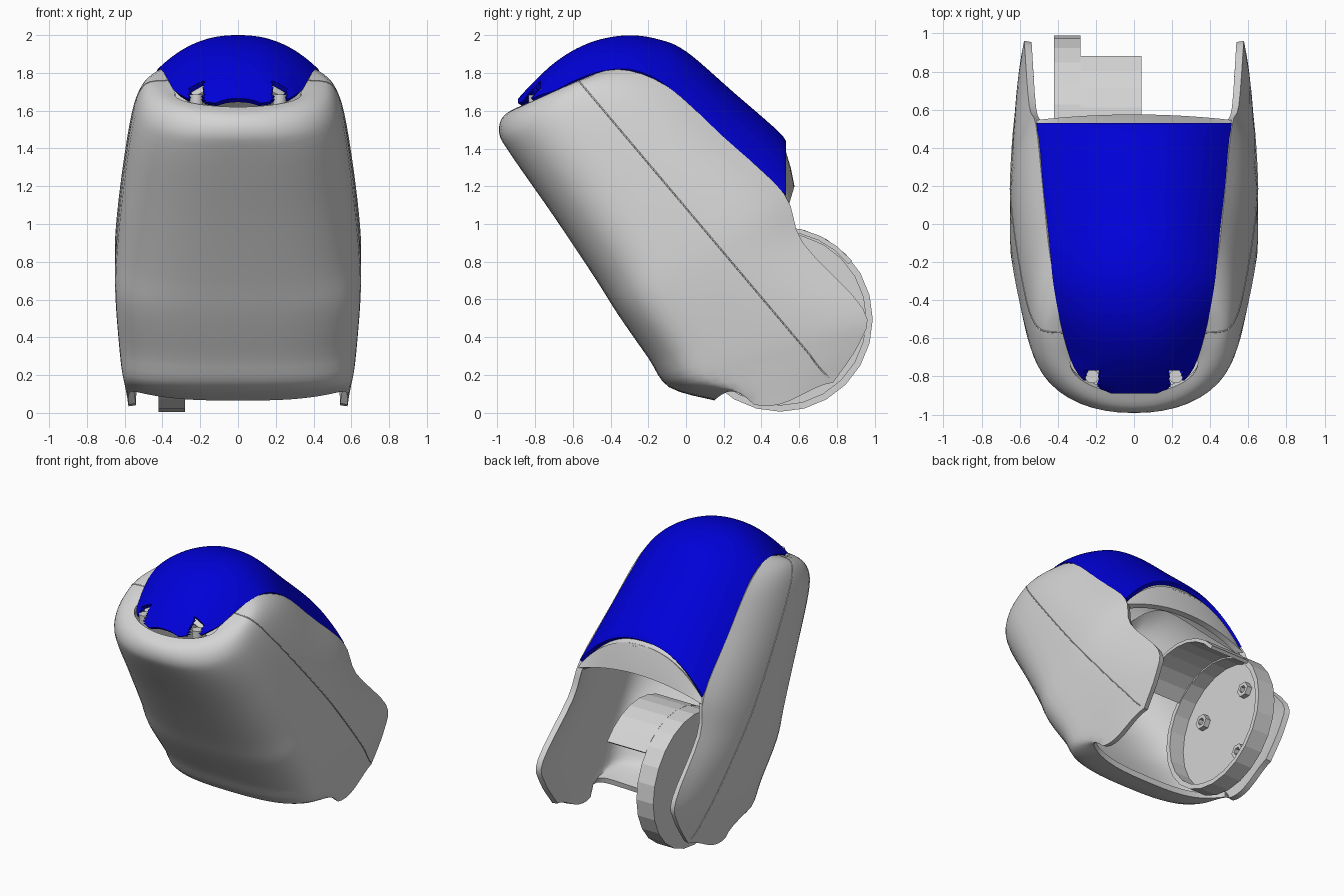
import bpy, bmesh, math
from mathutils import Vector

cube = bpy.data.objects.get("Cube")
if cube:
    bpy.data.objects.remove(cube)


def material(name, rgb):
    m = bpy.data.materials.new(name)
    m.use_nodes = True
    m.diffuse_color = (*rgb, 1)
    bsdf = m.node_tree.nodes["Principled BSDF"]
    bsdf.inputs["Base Color"].default_value = (*rgb, 1)
    bsdf.inputs["Roughness"].default_value = 0.6
    return m


GREY = material("light grey plastic", (0.66, 0.66, 0.66))
BLUE = material("blue plastic", (0.0, 0.0, 0.69))


def add_object(name, bm, mat):
    mesh = bpy.data.meshes.new(name)
    bm.to_mesh(mesh)
    bm.free()
    mesh.materials.append(mat)
    ob = bpy.data.objects.new(name, mesh)
    bpy.context.collection.objects.link(ob)
    return ob


def activate(ob):
    bpy.ops.object.select_all(action='DESELECT')
    ob.select_set(True)
    bpy.context.view_layer.objects.active = ob


def loft(name, rows, mat, thickness, flip=False, hole=None):
    """Skin a grid of points, leave out faces inside the hole rule, thicken inwards and smooth."""
    bm = bmesh.new()
    grid = [[bm.verts.new(p) for p in row] for row in rows]
    for a, b in zip(grid, grid[1:]):
        for j in range(len(a) - 1):
            quad = [a[j], a[j + 1], b[j + 1], b[j]]
            centre = sum((v.co for v in quad), Vector()) / 4
            if hole is None or not hole(centre):
                bm.faces.new(quad[::-1] if flip else quad)
    bmesh.ops.delete(bm, geom=[v for v in bm.verts if not v.link_faces], context='VERTS')
    ob = add_object(name, bm, mat)
    mod = ob.modifiers.new("Thickness", 'SOLIDIFY')
    mod.thickness, mod.offset = thickness, -1
    activate(ob)
    bpy.ops.object.modifier_apply(modifier=mod.name)
    bpy.ops.object.shade_smooth_by_angle(angle=math.radians(35))
    return ob


def spline(table, s):
    """Catmull-Rom interpolation between table rows."""
    n = len(table) - 1
    i = min(int(s), n - 1)
    f = s - i
    p = [table[max(0, min(n, i + k))] for k in (-1, 0, 1, 2)]
    return [b + 0.5 * f * (c - a + f * (2 * a - 5 * b + 4 * c - d + f * (3 * (b - c) + d - a)))
            for a, b, c, d in zip(*p)]


# Housing stations: front y, z, back y, z, half width, back half width, corner power, corner depth
BODY = [
    (-0.89, 1.62, -0.72, 1.69, 0.335, 0.33, 2.0, 0.95),
    (-0.97, 1.57, -0.57, 1.76, 0.43, 0.37, 2.1, 0.80),
    (-0.99, 1.48, -0.36, 1.82, 0.51, 0.41, 2.3, 0.62),
    (-0.93, 1.37, -0.10, 1.73, 0.56, 0.45, 2.5, 0.52),
    (-0.70, 1.04, 0.20, 1.46, 0.61, 0.48, 2.6, 0.44),
    (-0.48, 0.71, 0.52, 1.16, 0.645, 0.515, 2.7, 0.36),
    (-0.36, 0.52, 0.62, 0.90, 0.65, 0.55, 2.8, 0.32),
    (-0.20, 0.29, 0.94, 0.55, 0.63, 0.575, 2.8, 0.28),
    (-0.09, 0.135, 0.92, 0.37, 0.61, 0.575, 2.8, 0.26),
    (0.15, 0.065, 0.78, 0.16, 0.58, 0.565, 2.8, 0.26),
]


def body_point(s, t, x=None):
    fy, fz, by, bz, w, wb, p, d = spline(BODY, s)
    if x is None:
        mid = max(d, 0.5)
        if t < d:
            x = w * (1 - (1 - t / d) ** p) ** (1 / p)
        elif t <= mid:
            x = w
        else:
            x = wb + (w - wb) * (1 - min(1, (t - mid) / (1 - mid)) ** 2.5)
    # the lower rim lifts at the front corners and hangs down along the sides
    dip = 0.05 * math.sin(math.pi * min(t / 0.34, 1)) - 0.075 * math.sin(math.pi * min(t, 1)) ** 2
    return Vector((x, fy + (by - fy) * t, fz + (bz - fz) * t + dip * max(0, s - 8)))


def body_row(s):
    p, d = spline(BODY, s)[6:]
    ts = [d * (1 - math.cos(math.pi / 2 * k / 12) ** (2 / p)) for k in range(1, 12)]
    ts += [d + (1 - d) * k / 10 for k in range(11)]
    half = [body_point(s, t) for t in ts]
    return [Vector((-v.x, v.y, v.z)) for v in reversed(half)] + [body_point(s, 0, 0)] + half


loft("housing", [body_row(k / 4) for k in range(37)], GREY, 0.04, flip=True)

# Top cover stations: y, half width, centre z, edge z
COVER = [
    (-0.89, 0.12, 1.665, 1.64), (-0.83, 0.25, 1.73, 1.66), (-0.77, 0.305, 1.79, 1.685),
    (-0.69, 0.34, 1.86, 1.71), (-0.58, 0.372, 1.93, 1.765), (-0.45, 0.40, 1.98, 1.81),
    (-0.30, 0.425, 2.0, 1.82), (-0.15, 0.44, 1.98, 1.765), (0.0, 0.455, 1.915, 1.645),
    (0.25, 0.485, 1.70, 1.41), (0.48, 0.507, 1.50, 1.20), (0.53, 0.512, 1.44, 1.155),
]


def cover_rows(scale=1.0, drop=0.0, first=0):
    rows = []
    for k in range(first * 6, len(COVER) * 6 - 5):
        y, w, zc, ze = spline(COVER, k / 6)
        rows.append([(w * scale * t, y, ze + (zc - ze) * (1 - abs(t) ** 2.3) - drop)
                     for t in [math.sin(math.pi * j / 60) for j in range(-30, 31)]])
    return rows


def notch(c):
    """Two slots in the front edge of the cover."""
    return abs(abs(c.x) - 0.22) < 0.038 and c.y < -0.77


loft("top_cover", cover_rows(), BLUE, 0.03, hole=notch)
loft("cover_liner", cover_rows(0.96, 0.055, 2), GREY, 0.02)

# Pegs in the notches
for side, sx in (("left", 1), ("right", -1)):
    bpy.ops.mesh.primitive_cylinder_add(vertices=16, radius=0.036, depth=0.1,
                                        location=(sx * 0.22, -0.80, 1.635))
    peg = bpy.context.object
    peg.name = side + "_cover_peg"
    peg.data.materials.append(GREY)
    bpy.ops.object.shade_smooth_by_angle(angle=math.radians(35))

# Arched band closing the gap behind the cover
ts = [j / 12 for j in range(-12, 13)]
arch = [[(0.50 * t, 0.525, 1.40 - 0.26 * abs(t) ** 2.3) for t in ts],
        [(0.51 * t, 0.555 - 0.02 * t * t, 1.30 - 0.18 * t * t) for t in ts],
        [(0.52 * t, 0.575 - 0.03 * t * t, 1.20 - 0.10 * t * t) for t in ts]]
loft("rear_arch", arch, GREY, 0.04)

# Diagonal seam along each side, traced where a straight line crosses the stations
start, run = (-0.57, 1.76), (1.35, -1.60)
for side, sx in (("left", 1), ("right", -1)):
    path = []
    for k in range(4, 36):
        fy, fz, by, bz = spline(BODY, k / 4)[:4]
        n = (-run[1], run[0])
        num = (start[0] - fy) * n[0] + (start[1] - fz) * n[1]
        t = num / ((by - fy) * n[0] + (bz - fz) * n[1])
        if 0.2 < t < 1.001:
            v = body_point(k / 4, t)
            path.append((sx * v.x, v.y, v.z))
    curve = bpy.data.curves.new(side + "_seam", 'CURVE')
    curve.dimensions = '3D'
    curve.bevel_depth = 0.004
    curve.bevel_resolution = 1
    line = curve.splines.new('POLY')
    line.points.add(len(path) - 1)
    for pt, co in zip(line.points, path):
        pt.co = (*co, 1)
    curve.materials.append(GREY)
    bpy.context.collection.objects.link(bpy.data.objects.new(side + "_seam", curve))


def arc_strip(name, x0, x1, r0, r1, a0=0, a1=360, segments=24, centre=(0.5, 0.495)):
    """Band of rectangular section bent round the x axis; angles run from +y up to +z."""
    bm = bmesh.new()
    closed = a1 - a0 >= 360
    rings = []
    for k in range(segments if closed else segments + 1):
        a = math.radians(a0 + (a1 - a0) * k / segments)
        rings.append([bm.verts.new((x, centre[0] + r * math.cos(a), centre[1] + r * math.sin(a)))
                      for x, r in ((x0, r0), (x1, r0), (x1, r1), (x0, r1))])
    pairs = list(zip(rings, rings[1:] + rings[:1])) if closed else list(zip(rings, rings[1:]))
    for a, b in pairs:
        for j in range(4):
            bm.faces.new((a[j], a[(j + 1) % 4], b[(j + 1) % 4], b[j]))
    if not closed:
        bm.faces.new(rings[0])
        bm.faces.new(rings[-1])
    bmesh.ops.recalc_face_normals(bm, faces=bm.faces)
    return add_object(name, bm, GREY)


# Round guard inside the housing
arc_strip("guard_hoop", -0.42, -0.28, 0.455, 0.49)
arc_strip("guard_hood", -0.28, 0.04, 0.465, 0.49, 39, 140, 8)
bpy.ops.mesh.primitive_cylinder_add(vertices=24, radius=0.46, depth=0.02, location=(-0.41, 0.5, 0.495),
                                    rotation=(0, math.pi / 2, 0))
wall = bpy.context.object
wall.name = "guard_wall"
wall.data.materials.append(GREY)
for i, c in enumerate(((0.28, 0.62), (0.66, 0.22), (0.72, 0.68))):
    arc_strip("screw_boss_%d" % (i + 1), -0.40, -0.36, 0.028, 0.055, segments=6, centre=c)
